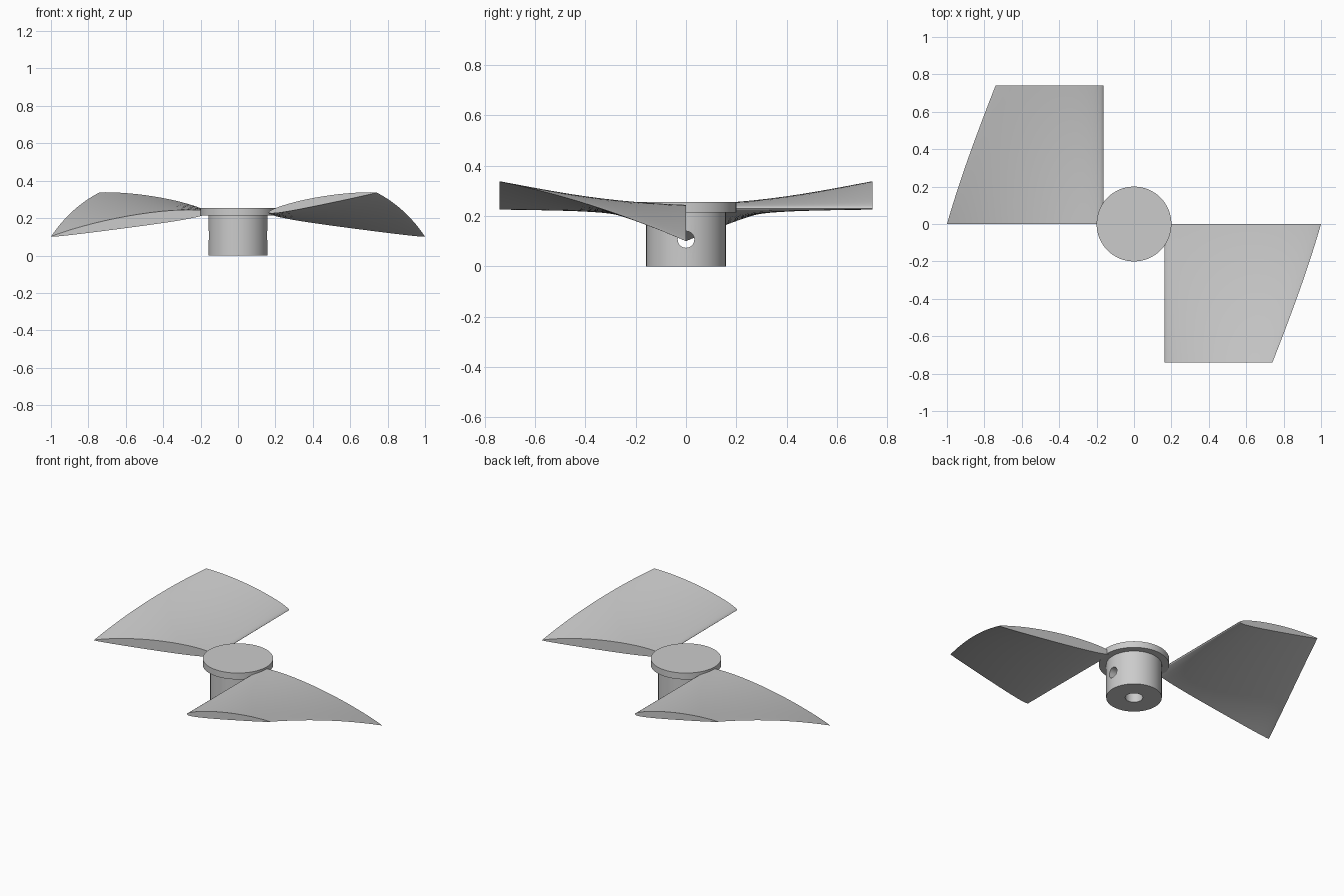
import bpy, bmesh, math
from mathutils import Vector, Matrix

cube = bpy.data.objects.get("Cube")
if cube:
    bpy.data.objects.remove(cube, do_unlink=True)

grey = bpy.data.materials.new("plain_grey")
grey.use_nodes = True
COLOUR = (0.6, 0.6, 0.6, 1)
grey.diffuse_color = COLOUR
grey.node_tree.nodes["Principled BSDF"].inputs["Base Color"].default_value = COLOUR


def finish(bm, name):
    bmesh.ops.recalc_face_normals(bm, faces=bm.faces)
    mesh = bpy.data.meshes.new(name)
    bm.to_mesh(mesh)
    bm.free()
    mesh.materials.append(grey)
    obj = bpy.data.objects.new(name, mesh)
    bpy.context.collection.objects.link(obj)
    return obj


def smooth(obj):
    bpy.ops.object.select_all(action='DESELECT')
    bpy.context.view_layer.objects.active = obj
    obj.select_set(True)
    bpy.ops.object.shade_smooth_by_angle(angle=math.radians(30))


def lathe(name, profile, segments=64):
    """Revolve a closed-off (radius, height) profile around z."""
    bm = bmesh.new()
    verts = [bm.verts.new((r, 0, z)) for r, z in profile]
    edges = [bm.edges.new(pair) for pair in zip(verts, verts[1:])]
    bmesh.ops.spin(bm, geom=verts + edges, axis=(0, 0, 1), cent=(0, 0, 0),
                   angle=math.tau, steps=segments, use_duplicate=False)
    bmesh.ops.remove_doubles(bm, verts=bm.verts, dist=1e-4)
    return finish(bm, name)


def airfoil(count=20, thick=0.07, camber=0.018):
    """Unit-chord section: over the top to the tip, back underneath."""
    def point(u, side):
        half = thick * 1.3 * math.sqrt(u) * (1 - u) ** 0.8
        return u, camber * 4 * u * (1 - u) + side * half
    stations = [(1 - math.cos(math.pi * i / count)) / 2 for i in range(count + 1)]
    return ([point(u, 1) for u in stations] +
            [point(u, -1) for u in reversed(stations[1:-1])])


def blade(name, turn, steps=24):
    """Loft the section along -y, twisting and shrinking evenly."""
    bm = bmesh.new()
    section = airfoil()
    rings = []
    for i in range(steps + 1):
        t = i / steps
        chord = 0.847 + (0.587 - 0.847) * t
        a = math.radians(-8.8 + 19.3 * t)
        ring = []
        for u, w in section:
            x = chord * (u * math.cos(a) - w * math.sin(a))
            z = chord * (u * math.sin(a) + w * math.cos(a))
            ring.append(bm.verts.new((0.163 + x, -0.74 * t, 0.23 + z)))
        rings.append(ring)
    n = len(section)
    for a, b in zip(rings, rings[1:]):
        for j in range(n):
            k = (j + 1) % n
            bm.faces.new((a[j], a[k], b[k], b[j]))
    bm.faces.new(rings[0])
    bm.faces.new(rings[-1])
    bm.transform(Matrix.Rotation(turn, 4, 'Z'))
    smooth(finish(bm, name))


# Hub with top flange and a blind shaft bore from below
hub = lathe("hub", [(0, 0.2), (0.05, 0.2), (0.05, 0), (0.158, 0),
                    (0.158, 0.215), (0.2, 0.215), (0.2, 0.255), (0, 0.255)])

# Cross hole for the fixing pin
bm = bmesh.new()
bmesh.ops.create_cone(bm, cap_ends=True, segments=32, radius1=0.033, radius2=0.033,
                      depth=0.5, matrix=Matrix.Translation((0, 0, 0.107)) @
                      Matrix.Rotation(math.pi / 2, 4, 'Y'))
cutter = finish(bm, "pin_hole_cutter")
cut = hub.modifiers.new("pin_hole", 'BOOLEAN')
cut.operation = 'DIFFERENCE'
cut.solver = 'EXACT'
cut.object = cutter
bpy.context.view_layer.objects.active = hub
hub.select_set(True)
bpy.ops.object.modifier_apply(modifier=cut.name)
bpy.data.objects.remove(cutter, do_unlink=True)
smooth(hub)

# Two opposite twisted blades
blade("left_blade", 0)
blade("right_blade", math.pi)
